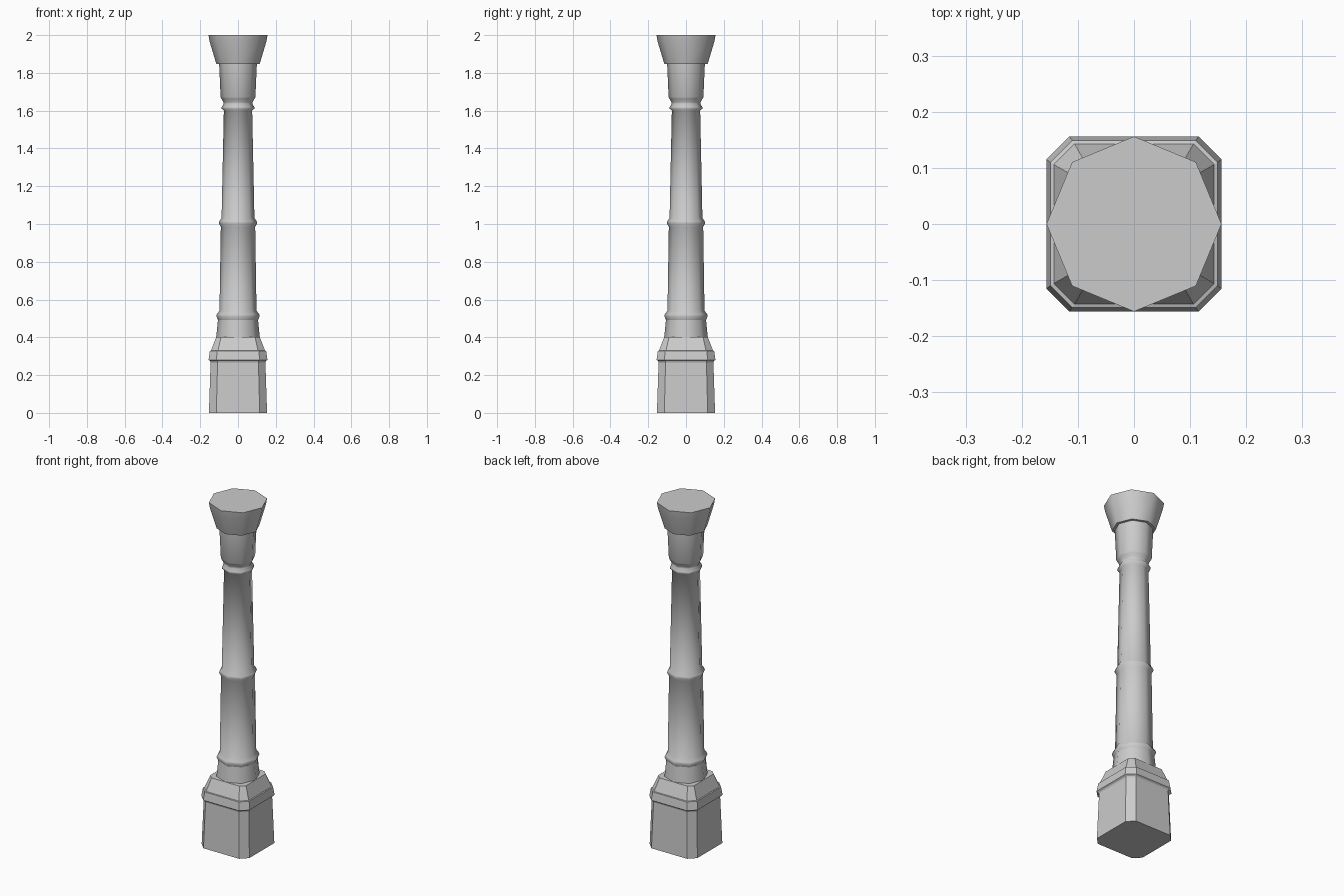
import bpy
import math

if "Cube" in bpy.data.objects:
    bpy.data.objects.remove(bpy.data.objects["Cube"])


def loft(name, rings, smooth_angle):
    """Skin a stack of equal-sized rings and cap both ends."""
    n = len(rings[0])
    verts = [v for ring in rings for v in ring]
    faces = [tuple(reversed(range(n))),
             tuple(range(len(verts) - n, len(verts)))]
    for i in range(len(rings) - 1):
        for j in range(n):
            k = (j + 1) % n
            faces.append((i * n + j, i * n + k, (i + 1) * n + k, (i + 1) * n + j))
    mesh = bpy.data.meshes.new(name)
    mesh.from_pydata(verts, [], faces)
    obj = bpy.data.objects.new(name, mesh)
    bpy.context.collection.objects.link(obj)
    if smooth_angle:
        bpy.ops.object.select_all(action='DESELECT')
        obj.select_set(True)
        bpy.context.view_layer.objects.active = obj
        bpy.ops.object.shade_smooth_by_angle(angle=math.radians(smooth_angle))
    return obj


def octagon(r, z):
    return [(r * math.cos(i * math.pi / 4), r * math.sin(i * math.pi / 4), z)
            for i in range(8)]


def chamfered_square(h, f, z):
    """Square of half width h whose flats run from -f to f."""
    return [(h, -f, z), (h, f, z), (f, h, z), (-f, h, z),
            (-h, f, z), (-h, -f, z), (-f, -h, z), (f, -h, z)]


# Pedestal with projecting rim and sloped shoulder
pedestal = [(0.154, 0.115, 0), (0.145, 0.108, 0.268), (0.148, 0.11, 0.275),
            (0.156, 0.115, 0.281), (0.149, 0.11, 0.328), (0.143, 0.106, 0.33),
            (0.115, 0.09, 0.402)]
loft("pedestal", [chamfered_square(*p) for p in pedestal], 0)

# Octagonal foot between pedestal and shaft
loft("shaft_foot", [octagon(r, z) for r, z in [(0.116, 0.395), (0.106, 0.492)]], 50)

# Tapered shaft with three rounded bands and a flared neck
shaft = [(0.104, 0.488), (0.115, 0.512), (0.112, 0.522), (0.098, 0.542),
         (0.091, 0.985), (0.101, 1.003), (0.099, 1.015), (0.087, 1.032),
         (0.075, 1.6), (0.087, 1.611), (0.086, 1.619), (0.076, 1.636),
         (0.077, 1.645), (0.088, 1.664), (0.092, 1.672), (0.100, 1.85)]
loft("shaft", [octagon(r, z) for r, z in shaft], 60)

# Flared capital
capital = [(0.115, 1.848), (0.15, 1.965), (0.156, 2.0)]
loft("capital", [octagon(r, z) for r, z in capital], 50)
